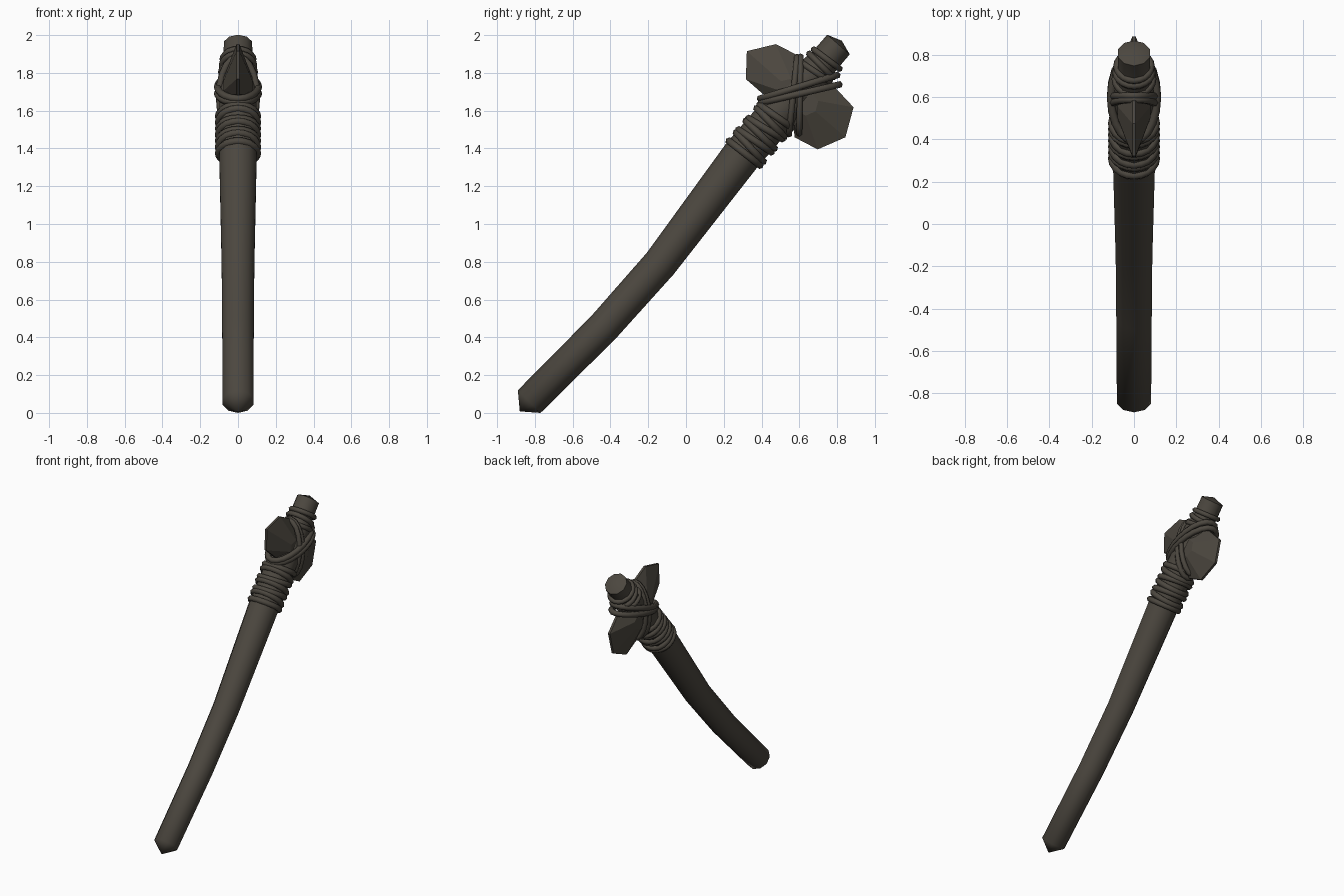
import bpy, bmesh, math
from mathutils import Vector

if "Cube" in bpy.data.objects:
    bpy.data.objects.remove(bpy.data.objects["Cube"])


def material(name, rgb):
    m = bpy.data.materials.new(name)
    m.diffuse_color = (*rgb, 1)
    m.use_nodes = True
    m.node_tree.nodes["Principled BSDF"].inputs["Base Color"].default_value = m.diffuse_color
    return m


BROWN = material("dark weathered brown", (0.072, 0.063, 0.050))


def finish(bm, name, smooth=None):
    bmesh.ops.recalc_face_normals(bm, faces=bm.faces[:])
    me = bpy.data.meshes.new(name)
    bm.to_mesh(me)
    bm.free()
    ob = bpy.data.objects.new(name, me)
    bpy.context.collection.objects.link(ob)
    me.materials.append(BROWN)
    if smooth:
        bpy.ops.object.select_all(action='DESELECT')
        ob.select_set(True)
        bpy.context.view_layer.objects.active = ob
        bpy.ops.object.shade_smooth_by_angle(angle=math.radians(smooth))
    return ob


def bridge(bm, a, b):
    n = len(a)
    for i in range(n):
        bm.faces.new((a[i], a[(i + 1) % n], b[(i + 1) % n], b[i]))


# Handle: bent shaft with a conical butt; (y, z, radius, lean of axis in degrees)
SHAFT = [(-0.83, 0.06, 0.085, 45), (-0.435, 0.455, 0.088, 47),
         (-0.137, 0.79, 0.091, 50.5), (0.295, 1.363, 0.104, 51),
         (0.50, 1.60, 0.104, 49), (0.66, 1.78, 0.098, 49),
         (0.73, 1.86, 0.080, 49), (0.807, 1.95, 0.079, 49)]
SIDES = 10
bm = bmesh.new()
rings = []
for y, z, r, deg in SHAFT:
    a = math.radians(deg)
    side = Vector((0, -math.sin(a), math.cos(a)))
    ring = []
    for i in range(SIDES):
        t = 2 * math.pi * i / SIDES
        ring.append(bm.verts.new(Vector((0, y, z)) + side * r * math.cos(t)
                                 + Vector((r * math.sin(t), 0, 0))))
    rings.append(ring)
for a, b in zip(rings, rings[1:]):
    bridge(bm, a, b)
for ring, tip in ((rings[0], (0, -0.88, 0.008)), (rings[-1], (0, 0.825, 1.97))):
    v = bm.verts.new(tip)
    for i in range(SIDES):
        bm.faces.new((ring[i], ring[(i + 1) % SIDES], v))
finish(bm, "handle", 50)

# Stone head: thin-edged outline, thickened towards the handle
OUTLINE = [(0.417, 1.68), (0.317, 1.767), (0.322, 1.915), (0.475, 1.952),
           (0.59, 1.894), (0.74, 1.775), (0.887, 1.618), (0.844, 1.459),
           (0.697, 1.395), (0.575, 1.459), (0.565, 1.56)]
CY, CZ = 0.60, 1.67
bm = bmesh.new()


def stone_ring(x, k):
    return [bm.verts.new((x, CY + (y - CY) * k, CZ + (z - CZ) * k)) for y, z in OUTLINE]


layers = [stone_ring(x, k) for x, k in ((-0.078, 0.35), (-0.008, 1), (0.008, 1), (0.078, 0.35))]
for a, b in zip(layers, layers[1:]):
    bridge(bm, a, b)
bm.faces.new(layers[0])
bm.faces.new(layers[-1])
finish(bm, "stone_head")


def loop(name, y, z, deg, half, half_x, thick, segs=20, sides=6):
    """Closed cord whose plane holds x and a direction at deg in the yz plane."""
    a = math.radians(deg)
    u = Vector((0, math.cos(a), math.sin(a)))
    n = Vector((0, -math.sin(a), math.cos(a)))
    bm = bmesh.new()
    rs = []
    for i in range(segs):
        t = 2 * math.pi * i / segs
        c = Vector((0, y, z)) + u * half * math.cos(t) + Vector((half_x * math.sin(t), 0, 0))
        out = (u * half_x * math.cos(t) + Vector((half * math.sin(t), 0, 0))).normalized()
        rs.append([bm.verts.new(c + (out * math.cos(s) + n * math.sin(s)) * thick)
                   for s in (2 * math.pi * k / sides for k in range(sides))])
    for i in range(segs):
        bridge(bm, rs[i], rs[(i + 1) % segs])
    finish(bm, name, 65)


# Lower wraps around the shaft
TILT = (2, -7, 6, -4, 9, -6, 5)
for i, t in enumerate(TILT):
    f = i / (len(TILT) - 1)
    loop(f"lower_wrap_{i + 1}", 0.31 + 0.165 * f, 1.375 + 0.195 * f, -40 + t,
         0.103, 0.102, 0.021)

# Upper wraps above the stone
for i, t in enumerate((6, -5, 3)):
    loop(f"upper_wrap_{i + 1}", 0.685 + 0.03 * i, 1.805 + 0.034 * i, -40 + t,
         0.092 - 0.004 * i, 0.088 - 0.004 * i, 0.018)

# Crossed lashing that binds the stone, two strands each way
for i, d in enumerate((-0.018, 0.018)):
    loop(f"flat_lashing_{i + 1}", 0.60 - d * 0.2, 1.708 + d, 13 + 4 * i, 0.212, 0.108, 0.02)
    loop(f"steep_lashing_{i + 1}", 0.585 + d, 1.68, 84 + 5 * i, 0.205, 0.100, 0.018)
